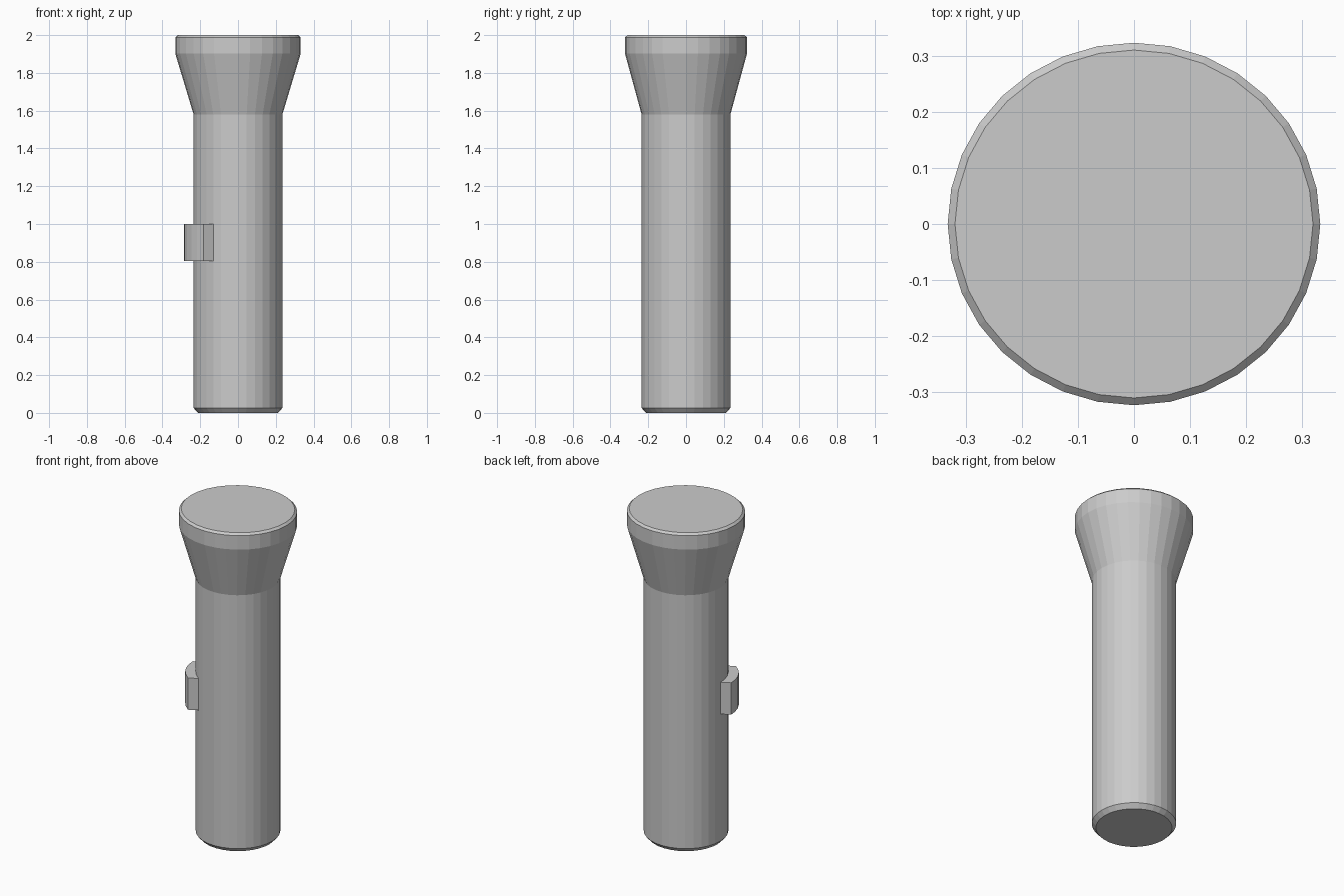
import bpy, bmesh
from math import sin, cos, radians, tau

if "Cube" in bpy.data.objects:
    bpy.data.objects.remove(bpy.data.objects["Cube"])

SIDES = 32
BODY_R = 0.235


def finish(bm, name):
    bmesh.ops.recalc_face_normals(bm, faces=bm.faces)
    me = bpy.data.meshes.new(name)
    bm.to_mesh(me)
    bm.free()
    ob = bpy.data.objects.new(name, me)
    bpy.context.collection.objects.link(ob)
    return ob


def loft(name, profile, cap_bottom=False, cap_top=False):
    """Stack elliptical rings given as (radius_x, radius_y, z)."""
    bm = bmesh.new()
    rings = [[bm.verts.new((rx * cos(tau * i / SIDES), ry * sin(tau * i / SIDES), z))
              for i in range(SIDES)] for rx, ry, z in profile]
    for a, b in zip(rings, rings[1:]):
        for i in range(SIDES):
            j = (i + 1) % SIDES
            bm.faces.new((a[i], a[j], b[j], b[i]))
    if cap_bottom:
        bm.faces.new(rings[0][::-1])
    if cap_top:
        bm.faces.new(rings[-1])
    return finish(bm, name)


# Barrel with chamfered base
loft("barrel", [(0.212, 0.212, 0), (BODY_R, BODY_R, 0.026), (BODY_R, BODY_R, 1.58)],
     cap_bottom=True)

# Flared head, slightly wider in x, with a bevelled flat lens end
loft("flared_head", [(BODY_R, BODY_R, 1.58), (0.332, 0.323, 1.902),
                     (0.332, 0.323, 1.988), (0.319, 0.310, 2.0)], cap_top=True)

# Switch: five barrel facets pushed outward along their middle direction
bm = bmesh.new()
STEPS, PUSH, Z0, Z1 = 5, 0.059, 0.805, 1.0
angles = [radians(180 + i * 360 / SIDES) for i in range(STEPS + 1)]
mid = (angles[0] + angles[-1]) / 2
inner = [(BODY_R * cos(a), BODY_R * sin(a)) for a in angles]
outer = [(x + PUSH * cos(mid), y + PUSH * sin(mid)) for x, y in inner]
outline = inner + outer[::-1]
base = bm.faces.new([bm.verts.new((x, y, Z0)) for x, y in outline])
ext = bmesh.ops.extrude_face_region(bm, geom=[base], use_keep_orig=True)
top = [v for v in ext["geom"] if isinstance(v, bmesh.types.BMVert)]
bmesh.ops.translate(bm, verts=top, vec=(0, 0, Z1 - Z0))
finish(bm, "switch")
